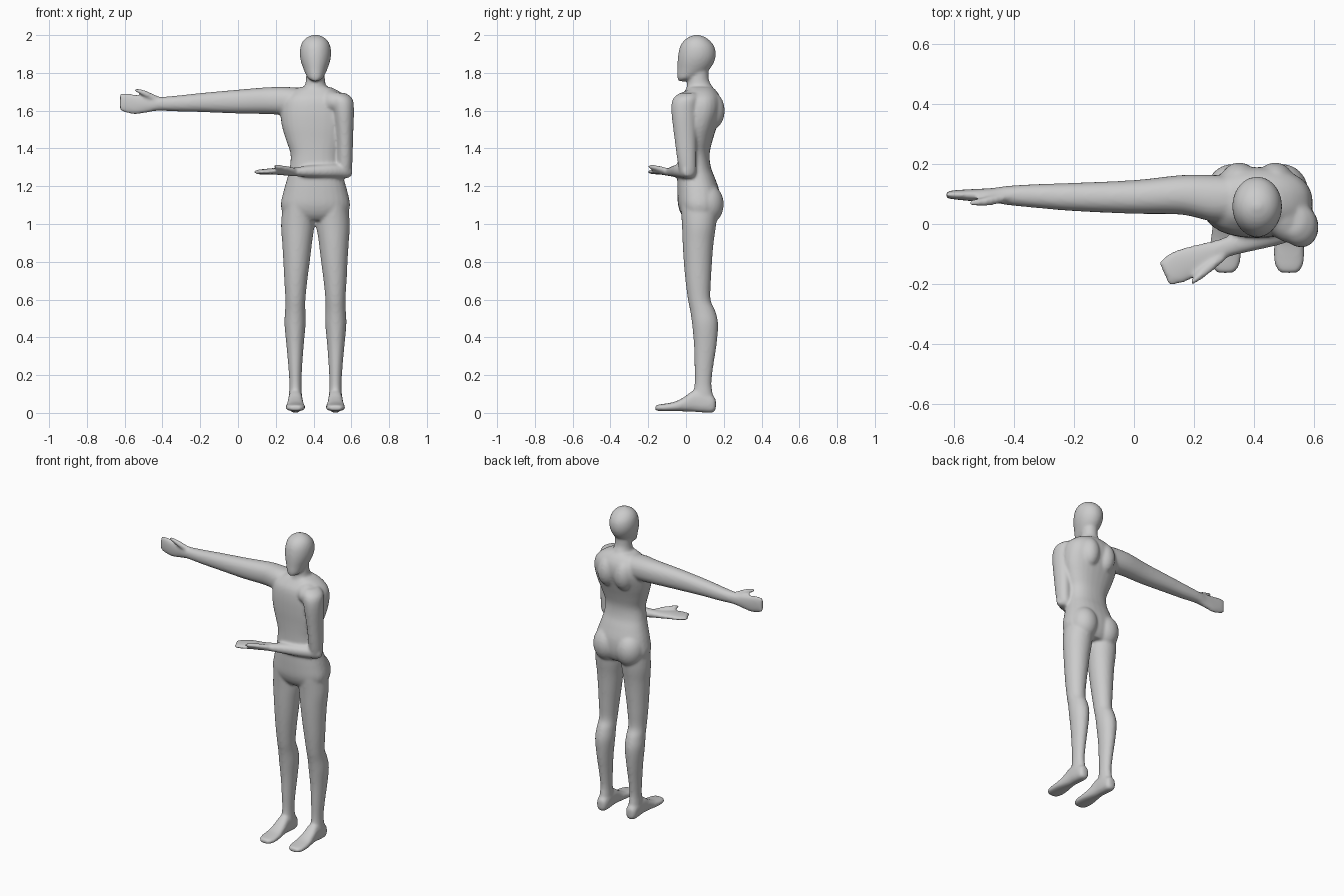
import bpy, bmesh, math
from mathutils import Vector

CX = 0.41          # body centre line
X, Y, Z = Vector((1, 0, 0)), Vector((0, 1, 0)), Vector((0, 0, 1))
bm = bmesh.new()


def spline(a, b, c, d, t):
    return 0.5 * (2*b + (c-a)*t + (2*a-5*b+4*c-d)*t*t + (3*b-a-3*c+d)*t**3)


def loft(sections, u, v, power=2.0, steps=4, n=28):
    """Closed skin through (x, y, z, radius_u, radius_v) sections."""
    pts = [sections[0]] + sections + [sections[-1]]
    rows = []
    for i in range(len(sections) - 1):
        for s in range(steps):
            rows.append([spline(*q, s / steps) for q in zip(*pts[i:i+4])])
    rows.append(sections[-1])
    rings = []
    for x, y, z, ru, rv in rows:
        ring = []
        for k in range(n):
            a = 2 * math.pi * k / n
            c, s = math.cos(a), math.sin(a)
            p = (Vector((x, y, z)) + u * ru * math.copysign(abs(c)**(2/power), c)
                 + v * rv * math.copysign(abs(s)**(2/power), s))
            ring.append(bm.verts.new(p))
        rings.append(ring)
    faces = [bm.faces.new(rings[0]), bm.faces.new(rings[-1])]
    for r, q in zip(rings, rings[1:]):
        for k in range(n):
            faces.append(bm.faces.new((r[k], r[(k+1) % n], q[(k+1) % n], q[k])))
    bmesh.ops.recalc_face_normals(bm, faces=faces)


def column(profile, power=2.0):
    """Upright part on the centre line from (z, half_width, y_front, y_back)."""
    loft([(CX, (f+b)/2, z, w, (b-f)/2) for z, w, f, b in profile], X, Y, power)


def ball(x, y, z, rx, ry, rz):
    angles = [math.pi * (i + 0.3) / 8.6 for i in range(9)]
    loft([(x, y, z - rz*math.cos(a), rx*math.sin(a), ry*math.sin(a))
          for a in angles], X, Y, steps=2)


# Head
column([(1.755, .012, -.038, -.005), (1.77, .038, -.045, .04), (1.79, .05, -.047, .085),
        (1.82, .063, -.046, .125), (1.86, .077, -.045, .15), (1.90, .083, -.041, .158),
        (1.94, .079, -.031, .15), (1.97, .065, -.012, .127), (1.99, .042, .015, .1),
        (2.002, .01, .05, .065)])
# Neck
column([(1.64, .085, .0, .16), (1.70, .075, .0, .15), (1.735, .056, .005, .135),
        (1.77, .05, .012, .12), (1.86, .048, .02, .12)])
# Torso
column([(1.02, .10, .0, .15), (1.05, .165, -.025, .17), (1.10, .183, -.042, .182),
        (1.17, .170, -.046, .178), (1.24, .150, -.046, .155), (1.30, .136, -.044, .132),
        (1.37, .132, -.042, .125), (1.44, .154, -.043, .14), (1.52, .178, -.046, .165),
        (1.60, .185, -.045, .188), (1.66, .172, -.035, .185), (1.70, .13, -.01, .165),
        (1.725, .08, .01, .14)], 2.3)
# Buttocks, shoulder blades, legs and feet on both sides
for side in (-1, 1):
    ball(CX + side*.082, .108, 1.105, .088, .092, .11)
    ball(CX + side*.06, .135, 1.60, .065, .07, .10)
    leg = [(1.12, .09, .08, -.03, .17), (1.0, .094, .088, -.022, .16),
           (.90, .097, .079, -.018, .146), (.80, .10, .070, -.012, .138),
           (.70, .104, .061, -.003, .132), (.60, .106, .053, .01, .13),
           (.54, .107, .054, .022, .155), (.47, .108, .056, .032, .17),
           (.36, .108, .046, .042, .162), (.25, .107, .037, .045, .145),
           (.15, .106, .032, .045, .135), (.07, .106, .036, .03, .148),
           (.02, .106, .034, .03, .148)]
    loft([(CX + side*o, (f+b)/2, z, w, (b-f)/2) for z, o, w, f, b in leg], X, Y)
    foot = [(.158, .045, .018, .028), (.14, .046, .034, .045), (.09, .058, .038, .056),
            (.04, .062, .038, .056), (-.01, .046, .043, .038), (-.06, .034, .05, .025),
            (-.11, .029, .052, .020), (-.145, .027, .044, .017), (-.163, .026, .028, .012)]
    loft([(CX + side*.106, y, z, w, h) for y, z, w, h in foot], X, Z, 2.5)

# Outstretched arm and flat hand
loft([(.38, .085, 1.645, .07, .07), (.27, .085, 1.650, .078, .075),
      (.16, .097, 1.653, .066, .071), (0, .09, 1.648, .056, .063),
      (-.2, .09, 1.643, .047, .05), (-.32, .093, 1.638, .040, .042),
      (-.42, .095, 1.636, .032, .036), (-.47, .096, 1.634, .024, .042),
      (-.54, .096, 1.633, .020, .052), (-.59, .097, 1.640, .016, .052),
      (-.624, .097, 1.645, .012, .045)], Y, Z, 2.2)
loft([(-.42, .09, 1.655, .016, .02), (-.48, .077, 1.685, .016, .018),
      (-.52, .072, 1.702, .013, .013), (-.548, .071, 1.71, .008, .008)], Y, Z)

# Forward-rolled shoulder and upper arm
loft([(.42, .07, 1.635, .08, .075), (.50, .035, 1.645, .095, .065),
      (.565, .0, 1.63, .06, .045)], Y, Z)
loft([(.525, .015, 1.695, .04, .045), (.545, .0, 1.665, .06, .068),
      (.558, -.01, 1.60, .056, .068), (.565, -.003, 1.45, .044, .058),
      (.565, .005, 1.33, .041, .05), (.563, .01, 1.27, .036, .043),
      (.56, .01, 1.243, .022, .028)], X, Y)
# Bent forearm with palm-up hand and thumb
across = Vector((.4, -.92, 0)).normalized()
loft([(.60, .015, 1.278, .022, .022), (.57, .008, 1.279, .038, .036),
      (.48, -.025, 1.281, .044, .037), (.38, -.055, 1.279, .038, .031),
      (.30, -.08, 1.276, .033, .023), (.25, -.1, 1.276, .041, .019),
      (.19, -.125, 1.279, .052, .017), (.14, -.147, 1.277, .055, .014),
      (.10, -.165, 1.275, .042, .012)], across, Z, 2.2)
loft([(.30, -.105, 1.283, .015, .015), (.245, -.15, 1.296, .016, .014),
      (.21, -.18, 1.302, .013, .011), (.19, -.196, 1.304, .008, .008)], across, Z)

# Fuse every part into one smooth skin
mesh = bpy.data.meshes.new("mannequin_figure")
bm.to_mesh(mesh)
bm.free()
figure = bpy.data.objects.new("mannequin_figure", mesh)
bpy.context.collection.objects.link(figure)
skin = figure.modifiers.new("fuse", 'REMESH')
skin.mode = 'VOXEL'
skin.voxel_size = 0.008
skin.use_smooth_shade = True
relax = figure.modifiers.new("relax", 'SMOOTH')
relax.factor = 0.5
relax.iterations = 7
